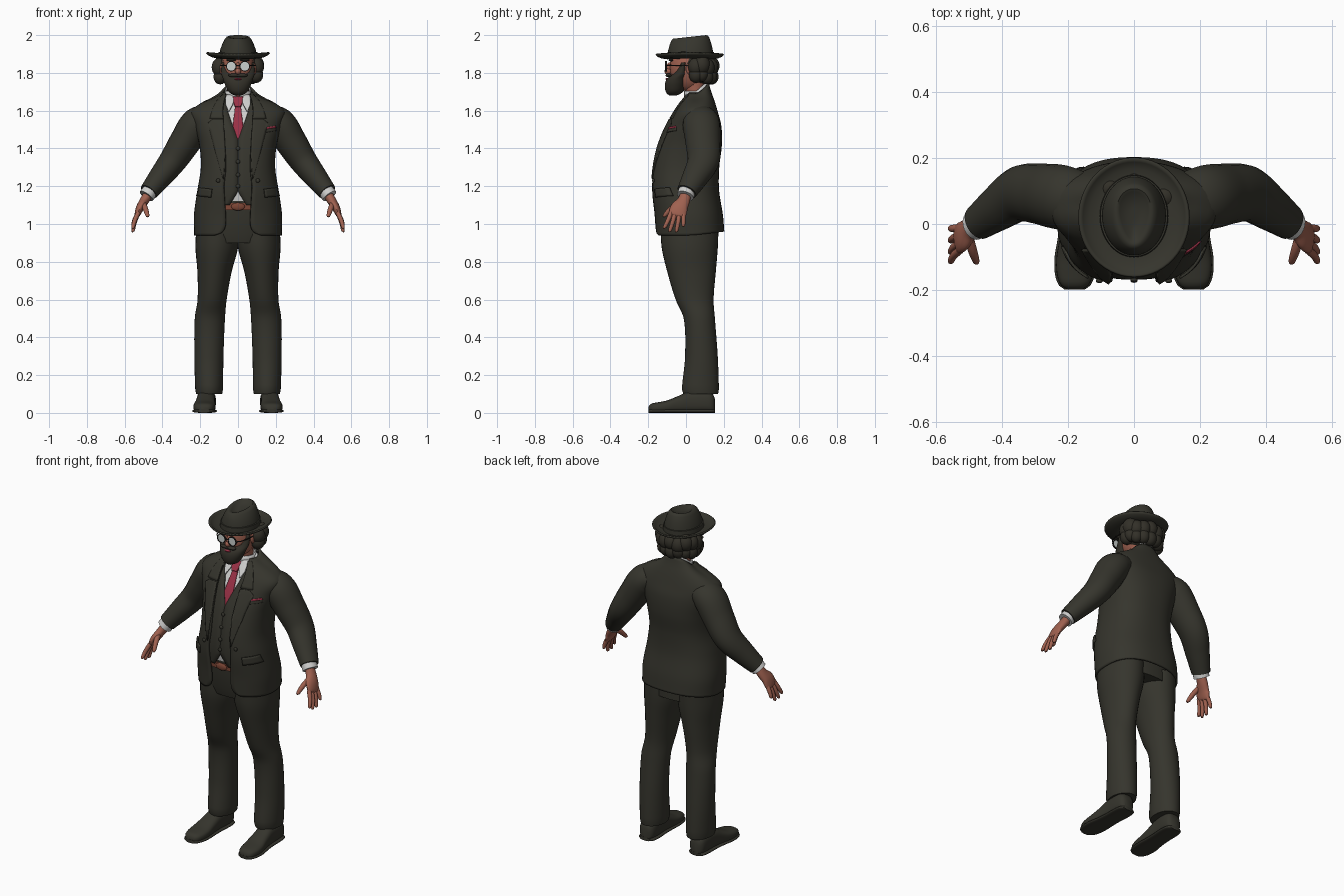
import bpy, bmesh, math, random
from mathutils import Vector, Matrix

random.seed(4)
cube = bpy.data.objects.get("Cube")
if cube:
    bpy.data.objects.remove(cube)


def material(name, *rgb):
    m = bpy.data.materials.new(name)
    m.use_nodes = True
    m.diffuse_color = (*rgb, 1)
    m.node_tree.nodes["Principled BSDF"].inputs["Base Color"].default_value = (*rgb, 1)
    return m


suit = material("suit_cloth", .036, .035, .026)
hair = material("dark_hair", .032, .029, .021)
skin = material("skin", .35, .12, .08)
red = material("red_silk", .32, .03, .06)
white = material("white_shirt", .62, .62, .61)
glass = material("pale_glass", .6, .64, .62)
leather = material("brown_leather", .2, .06, .035)
black = material("black_frame", .015, .013, .012)


def finish(name, bm, mat, mirror=False, thick=0):
    bmesh.ops.recalc_face_normals(bm, faces=bm.faces)
    mesh = bpy.data.meshes.new(name)
    bm.to_mesh(mesh)
    bm.free()
    mesh.materials.append(mat)
    mesh.shade_smooth()
    mesh.set_sharp_from_angle(angle=math.radians(42))
    ob = bpy.data.objects.new(name, mesh)
    bpy.context.scene.collection.objects.link(ob)
    if thick:
        mod = ob.modifiers.new("thickness", 'SOLIDIFY')
        mod.thickness, mod.offset = thick, -1
    if mirror:
        ob.modifiers.new("mirror", 'MIRROR')
    return ob


def loft(name, rings, mat, closed=True, cap=True, **kw):
    bm = bmesh.new()
    vs = [[bm.verts.new(p) for p in r] for r in rings]
    n = len(vs[0])
    for a, b in zip(vs, vs[1:]):
        for i in range(n if closed else n - 1):
            j = (i + 1) % n
            bm.faces.new((a[i], a[j], b[j], b[i]))
    if cap and closed:
        bm.faces.new(vs[0])
        bm.faces.new(vs[-1])
    return finish(name, bm, mat, **kw)


def at(rows, t):
    """Smooth interpolation of rows keyed on their first value."""
    k = 0
    while k < len(rows) - 2 and t > rows[k + 1][0]:
        k += 1

    def slope(i, c):
        a, b = rows[max(i - 1, 0)], rows[min(i + 1, len(rows) - 1)]
        return (b[c] - a[c]) / (b[0] - a[0])
    p, q = rows[k], rows[k + 1]
    h = q[0] - p[0]
    u = min(1, max(0, (t - p[0]) / h))
    s = u * u * (3 - 2 * u)
    return [p[c] + (q[c] - p[c]) * s + h * u * (1 - u) * ((1 - u) * slope(k, c) - u * slope(k + 1, c))
            for c in range(1, len(p))]


def steps(a, b, n):
    return [a + (b - a) * i / n for i in range(n + 1)]


def spow(v, e):
    return math.copysign(abs(v) ** e, v)


def ring(z, rx, yf, yb, cx=0, n=2, gap=None, lift=0, count=56):
    """Horizontal oval from the front round; a gap leaves it open at the front."""
    a0 = 0 if gap is None else math.asin(min(1, max(0, gap) / rx) ** (n / 2))
    angles = steps(a0, 2 * math.pi - a0, count)
    if gap is None:
        angles.pop()
    c, r = (yf + yb) / 2, (yb - yf) / 2
    return [(cx + rx * spow(math.sin(a), 2 / n), c - r * spow(math.cos(a), 2 / n),
             z + lift * max(0, -math.cos(a))) for a in angles]


def tube(name, rows, mat, mirror=True):
    """Rows are x, y, z, radius across, radius front to back."""
    keyed = [(i, *r) for i, r in enumerate(rows)]
    pts = [at(keyed, t) for t in steps(0, len(rows) - 1, 6 * (len(rows) - 1))]
    rings = []
    for i, p in enumerate(pts):
        t = (Vector(pts[min(i + 1, len(pts) - 1)][:3]) - Vector(pts[max(i - 1, 0)][:3])).normalized()
        side = t.cross(Vector((0, 1, 0))).normalized()
        up = side.cross(t)
        rings.append([Vector(p[:3]) + side * p[3] * math.cos(a) + up * p[4] * math.sin(a)
                      for a in steps(0, 2 * math.pi, 20)[:-1]])
    loft(name, rings, mat, mirror=mirror)


def blobs(name, items, mat, mirror=False):
    bm = bmesh.new()
    for loc, size in items:
        m = Matrix.Translation(loc) @ Matrix.Diagonal((*size, 1))
        bmesh.ops.create_uvsphere(bm, u_segments=24, v_segments=14, radius=1, matrix=m)
    finish(name, bm, mat, mirror)


# Torso shape shared by jacket, vest and shirt: z, half width, front y, back y, lift at back
TORSO = [(.94, .232, -.163, .203, .02), (1.05, .233, -.17, .195, 0), (1.18, .215, -.185, .175, 0),
         (1.3, .197, -.178, .176, 0), (1.42, .205, -.15, .19, 0), (1.52, .232, -.108, .187, 0),
         (1.595, .25, -.065, .168, 0), (1.64, .195, -.036, .15, .015), (1.67, .122, -.015, .132, .035),
         (1.695, .084, -.002, .122, .05)]
FULL = 2.4


def garment(name, lo, hi, inset, gaps, mat, thick):
    rings = []
    for z in steps(lo, hi, 60):
        rx, yf, yb, lift = at(TORSO, z)
        gap = at(gaps, z)[0] if gaps else None
        rings.append(ring(z, rx - inset, yf + inset, yb - inset, n=FULL, gap=gap, lift=lift))
    loft(name, rings, mat, closed=not gaps, thick=thick)


def front_y(x, z, inset):
    rx, yf, yb, _ = at(TORSO, z)
    u = min(.985, abs(x) / (rx - inset))
    return (yf + yb) / 2 - ((yb - yf) / 2 - inset) * (1 - u ** FULL) ** (1 / FULL)


def patch(name, rows, inset, mat, mirror=True, thick=.008, skew=0):
    """Cloth piece laid on the torso front; rows are z, x start, x end."""
    rings = []
    for i in range(len(rows) - 1):
        for t in steps(0, 1, 4):
            z, a, b = (p + (q - p) * t for p, q in zip(rows[i], rows[i + 1]))
            rings.append([(x, front_y(x, z + skew * (x - a), inset), z + skew * (x - a)) for x in steps(a, b, 6)])
    loft(name, rings, mat, closed=False, mirror=mirror, thick=thick)


def button(name, x, z, inset, mirror=False):
    blobs(name, [((x, front_y(x, z, inset), z), (.011, .007, .011))], suit, mirror)


# Suit layers
garment("shirt", 1.1, 1.69, .03, None, white, 0)
garment("vest", 1.1, 1.68, .016, [(1.1, .045), (1.17, .002), (1.19, 0), (1.44, 0), (1.46, .006),
                                  (1.62, .06), (1.7, .065)], suit, .008)
garment("jacket", .94, 1.695, 0, [(.94, .12), (.955, .085), (1, .066), (1.2, .075), (1.3, .066),
                                  (1.45, .072), (1.6, .08), (1.7, .066)], suit, .012)
patch("lapels", [(1.24, .076, .08), (1.4, .068, .125), (1.535, .076, .16), (1.555, .078, .135)], -.006, suit)
patch("jacket_collar", [(1.56, .078, .15), (1.61, .08, .135), (1.65, .076, .115), (1.685, .064, .084)], -.005, suit)
patch("pocket_flaps", [(1.14, .145, .222), (1.185, .14, .21)], -.01, suit, skew=.12)
patch("breast_welt", [(1.485, .145, .205), (1.502, .145, .205)], -.005, suit, False, skew=.15)
patch("pocket_square", [(1.502, .15, .204), (1.513, .152, .2)], -.005, red, False, skew=.15)
button("jacket_buttons", .105, 1.23, -.003, True)
for z in (1.2, 1.26, 1.33, 1.4):
    button("vest_button", 0, z, .014)

# Shirt collar and tie
patch("shirt_collar_points", [(1.6, .046, .052), (1.635, .028, .066), (1.685, .01, .066)], .006, white)
loft("shirt_collar", [ring(z, .068, -.01, .122, gap=.01, lift=.055) for z in (1.665, 1.685, 1.705)],
     white, closed=False, thick=.006)
patch("tie", [(1.44, -.026, .026), (1.5, -.03, .03), (1.6, -.018, .018), (1.64, -.014, .014)], .02, red, False)
patch("tie_knot", [(1.625, -.015, .015), (1.64, -.022, .022), (1.675, -.026, .026)], .004, red, False, .012)

# Trousers and belt
loft("hips", [ring(z, rx, yf, .165, n=2.3) for z, rx, yf in ((.9, .19, -.12), (.95, .205, -.135),
                                                             (1.05, .205, -.145), (1.13, .195, -.15))], suit)
loft("belt", [ring(z, .21, -.156, .168, n=2.3) for z in (1.075, 1.11)], leather)
blobs("buckle", [((0, -.158, 1.092), (.036, .01, .021))], leather)
LEG = [(.1, .153, -.014, .17, .069), (.12, .153, -.022, .174, .073), (.3, .154, -.005, .168, .077),
       (.5, .149, -.012, .153, .08), (.6, .137, -.055, .146, .077), (.75, .124, -.1, .158, .091),
       (.87, .113, -.128, .168, .112), (.97, .11, -.135, .172, .112)]
legs = []
for z in steps(.1, .97, 36):
    cx, yf, yb, rx = at(LEG, z)
    legs.append(ring(z, rx, yf, yb, cx, count=32))
loft("trouser_legs", legs, suit, mirror=True)

# Shoes: y, centre x, half width, height
SHOE = [(-.198, .18, .024, .034), (-.185, .18, .042, .048), (-.15, .179, .055, .056), (-.1, .177, .058, .066),
        (-.04, .173, .052, .09), (.02, .17, .049, .115), (.1, .167, .05, .12), (.14, .167, .042, .105),
        (.153, .167, .026, .075)]


def shoe(name, grow, top):
    rings = []
    for y in steps(-.198, .153, 30):
        cx, w, h = at(SHOE, y)
        h = top or h
        rings.append([(cx + (w + grow) * spow(math.cos(a), .8), y * (1 + grow), h / 2 + h / 2 * spow(math.sin(a), .7))
                      for a in steps(0, 2 * math.pi, 28)[:-1]])
    loft(name, rings, suit, mirror=True)


shoe("shoes", 0, 0)
shoe("soles", .006, .02)

# Arms and hands
tube("sleeves", [(.13, .075, 1.565, .06, .075), (.212, .08, 1.535, .086, .098), (.28, .09, 1.435, .083, .093),
                 (.345, .092, 1.335, .073, .085), (.41, .05, 1.25, .062, .07), (.473, .004, 1.17, .049, .054)], suit)
tube("shirt_cuffs", [(.455, .012, 1.19, .041, .045), (.485, -.004, 1.148, .042, .046)], white)
tube("palms", [(.47, .002, 1.165, .026, .028), (.498, -.014, 1.12, .024, .034), (.519, -.036, 1.085, .021, .046),
               (.533, -.045, 1.05, .015, .045), (.537, -.048, 1.038, .006, .03)], skin)
for name, y, tip, z in (("index", -.079, -.113, .975), ("middle", -.057, -.085, .958),
                        ("ring", -.034, -.05, .957), ("little", -.013, -.014, .985)):
    mid = (y + tip) / 2
    tube(name + "_fingers", [(.528, y, 1.06, .012, .012), (.547, mid, (1.06 + z) / 2, .0115, .0115),
                             (.556, tip, z + .008, .009, .009), (.556, tip, z, .002, .002)], skin)
tube("thumbs", [(.503, -.035, 1.112, .014, .016), (.49, -.08, 1.08, .014, .014),
                (.479, -.113, 1.045, .01, .01), (.477, -.118, 1.036, .002, .002)], skin)

# Head and face
tube("neck", [(0, .062, 1.63, .058, .054), (0, .05, 1.7, .057, .054), (0, .04, 1.8, .06, .06)], skin, False)
blobs("head", [((0, .02, 1.83), (.085, .106, .13))], skin)
blobs("nose", [((0, -.094, 1.808), (.016, .02, .017)), ((0, -.086, 1.83), (.011, .018, .026))], skin)
blobs("ears", [((.086, .022, 1.822), (.012, .022, .032))], skin, True)
BEARD = [(1.68, .016, -.088, -.05), (1.695, .045, -.105, -.02), (1.735, .068, -.112, .002),
         (1.77, .08, -.1, .012), (1.795, .088, -.07, .016), (1.855, .088, -.035, .012)]
loft("beard", [ring(z, *at(BEARD, z)) for z in steps(1.68, 1.855, 20)], hair)
blobs("moustache", [((.021, -.092, 1.787), (.03, .016, .01))], hair, True)
blobs("lower_lip", [((0, -.1, 1.768), (.02, .009, .006))], red)
blobs("eyebrows", [((.036, -.08, 1.868), (.027, .012, .007))], hair, True)

# Round glasses
LENS_X, LENS_Y, LENS_Z, LENS_R = .036, -.107, 1.835, .024


def disc(r, y):
    return [(LENS_X + r * math.cos(a), y, LENS_Z + r * math.sin(a)) for a in steps(0, 2 * math.pi, 28)[:-1]]


loft("lenses", [disc(LENS_R, LENS_Y), disc(LENS_R, LENS_Y + .005)], glass, mirror=True)
loft("lens_rims", [disc(r, LENS_Y + d) for r, d in ((.023, -.003), (.027, -.003), (.027, .006), (.023, .006),
                                                    (.023, -.003))], black, cap=False, mirror=True)
blobs("glasses_bridge", [((0, LENS_Y, LENS_Z + .004), (.014, .004, .003))], black)
tube("glasses_arms", [(.062, LENS_Y, 1.84, .003, .003), (.085, -.07, 1.84, .003, .003),
                      (.093, .03, 1.838, .003, .003)], black)

# Wavy hair round the sides and back
locks = [((0, .062, 1.83), (.104, .1, .095))]
for z, size in ((1.785, .036), (1.835, .042)):
    for deg in range(-100, 101, 25):
        a = math.radians(deg)
        r = size * random.uniform(.9, 1.08)
        locks.append(((.097 * math.sin(a), .065 + .07 * math.cos(a), z + random.uniform(-.008, .008)),
                      (r, r, r * 1.15)))
blobs("wavy_hair", locks, hair)

# Hat: crown with a teardrop dent pinched towards the front
crown = []
for z, rx, ry, pinch, dip in ((1.88, .1, .122, 0, 0), (1.92, .097, .118, .03, 0), (1.955, .088, .11, .12, .004),
                              (1.985, .078, .1, .22, .012), (1.997, .07, .092, .3, .016), (2, .062, .083, .38, .018),
                              (1.996, .054, .074, .45, .018), (1.984, .042, .06, .5, .014), (1.978, .015, .025, .5, .01)):
    pts = []
    for x, y, _ in ring(z, rx, .024 - ry, .024 + ry):
        front = .5 - (y - .024) / ry / 2
        pts.append((x * (1 - pinch * front), y, z - dip * front))
    crown.append(pts)
loft("hat_crown", crown, suit)
loft("hat_band", [ring(z, rx, .024 - rx - .021, .024 + rx + .021) for z, rx in
                  ((1.882, .1), (1.884, .104), (1.91, .102), (1.912, .096))], suit)
brim = []
for r, z in ((.07, 1.882), (.105, 1.88), (.135, 1.884), (.155, 1.893), (.163, 1.902)):
    brim.append([(x, y, z + .008 * (x / .16) ** 2) for x, y, _ in ring(z, r, .02 - r - .013, .02 + r + .013)])
loft("hat_brim", brim, suit, cap=False, thick=.008)
